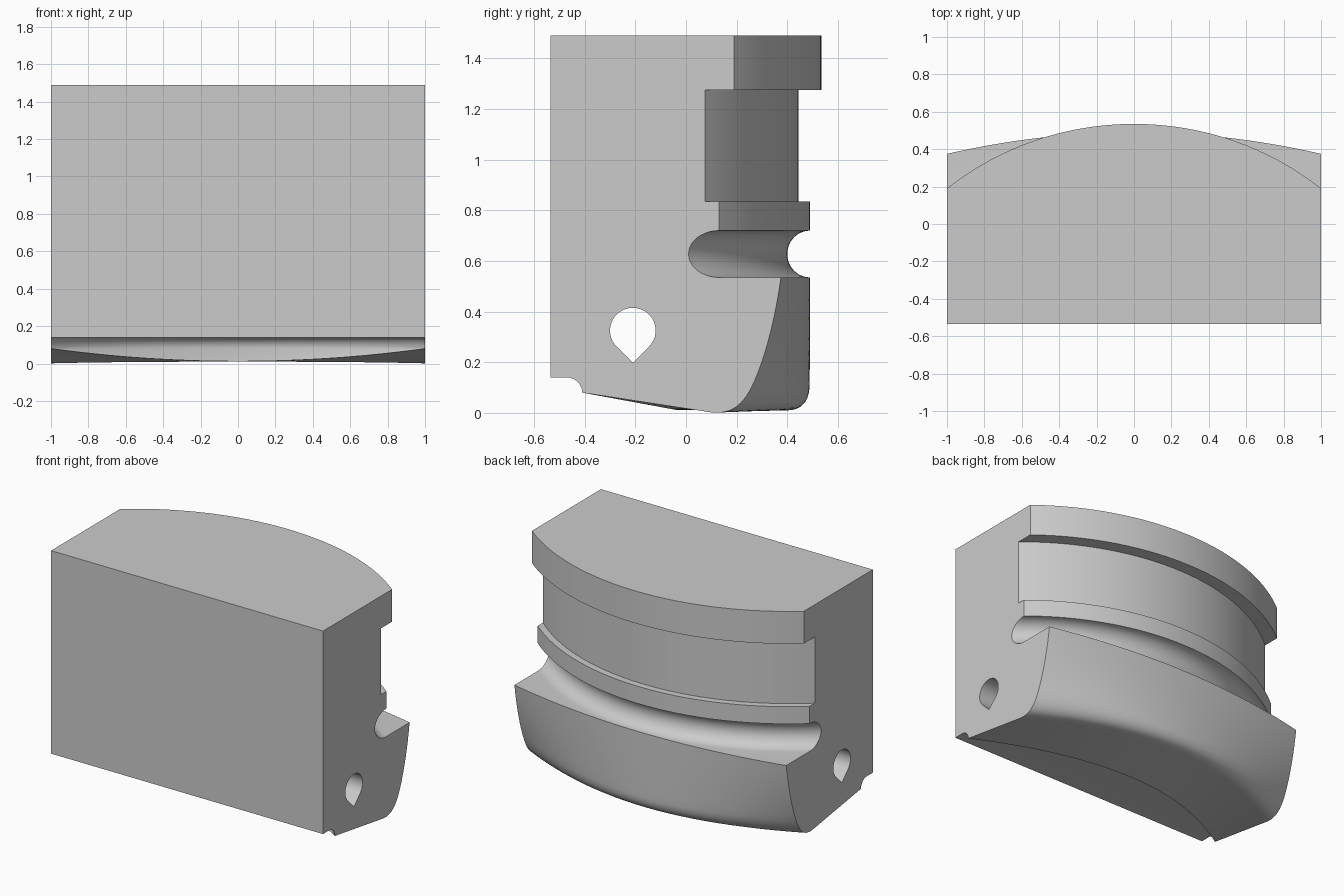
import bpy, bmesh, math
from mathutils import Vector
from mathutils.geometry import interpolate_bezier

cube = bpy.data.objects.get("Cube")
if cube:
    bpy.data.objects.remove(cube, do_unlink=True)

FRONT, TOP = -0.535, 1.49
SECTIONS = 64
RADIUS = 1.57  # plan radius of the curved steps


def bow(x):
    """Plan arc, 0 in the middle and 1 at the ends."""
    drop = RADIUS - math.sqrt(RADIUS ** 2 - 1)
    return (RADIUS - math.sqrt(RADIUS ** 2 - x * x)) / drop


def mix(a, b, t):
    return a + (b - a) * t


def bezier(points, count):
    return [Vector(p) for p in interpolate_bezier(*[Vector((*p, 0)) for p in points], count)]


# Underside and lip outline in the middle and at the ends
def lip_outline(bottom, corner, wall):
    line = [Vector((*bottom, 0)).lerp(Vector((*corner[0], 0)), i / 6) for i in range(6)]
    return line + bezier(corner, 13)[:-1] + bezier(wall, 9)


LIP_MID = lip_outline((-0.04, 0.012),
                      [(0.40, 0.01), (0.455, 0.01), (0.488, 0.045), (0.488, 0.11)],
                      [(0.488, 0.11), (0.49, 0.25), (0.49, 0.39), (0.49, 0.535)])
LIP_END = lip_outline((-0.41, 0.08),
                      [(0.08, 0.005), (0.16, -0.009), (0.22, 0.01), (0.27, 0.125)],
                      [(0.27, 0.125), (0.32, 0.24), (0.355, 0.39), (0.375, 0.535)])


def section(x):
    """Side outline (y, z) of the block at position x."""
    t = bow(x)
    pts = [(FRONT, TOP), (FRONT, 0.14)]
    # filleted notch under the front edge
    centre = mix(-0.10, -0.47, t)
    for i in range(9):
        a = math.pi / 2 * (1 - i / 8)
        pts.append((centre + 0.06 * math.cos(a), 0.08 + 0.06 * math.sin(a)))
    # underside and lip
    for m, e in zip(LIP_MID, LIP_END):
        p = m.lerp(e, x * x)
        pts.append((p.x, p.y))
    # round groove
    mouth, depth = mix(0.49, 0.13, t), mix(0.09, 0.12, t)
    for i in range(21):
        a = math.pi * i / 20
        pts.append((mouth - depth * math.sin(a), 0.6275 - 0.0925 * math.cos(a)))
    # stepped bands
    recess, flange = mix(0.445, 0.075, t), mix(0.535, 0.19, t)
    pts += [(mouth, 0.835), (recess, 0.835), (recess, 1.275), (flange, 1.275), (flange, TOP)]
    return pts


def loft(name, rings):
    """Join matching rings of (x, y, z) points into a closed solid."""
    bm = bmesh.new()
    rows = [[bm.verts.new(p) for p in ring] for ring in rings]
    n = len(rows[0])
    for a, b in zip(rows, rows[1:]):
        for i in range(n):
            j = (i + 1) % n
            bm.faces.new((a[i], a[j], b[j], b[i]))
    bm.faces.new(rows[0])
    bm.faces.new(rows[-1])
    bmesh.ops.remove_doubles(bm, verts=bm.verts, dist=0.00001)
    bmesh.ops.recalc_face_normals(bm, faces=bm.faces)
    mesh = bpy.data.meshes.new(name)
    bm.to_mesh(mesh)
    bm.free()
    obj = bpy.data.objects.new(name, mesh)
    bpy.context.collection.objects.link(obj)
    return obj


xs = [-1 + 2 * i / SECTIONS for i in range(SECTIONS + 1)]
block = loft("grooved_block", [[(x, y, z) for y, z in section(x)] for x in xs])

# Teardrop hole running through from side to side
r, hy, hz = 0.09, -0.21, 0.325
drop = [(hy, hz - r * math.sqrt(2))]
for i in range(37):
    a = math.radians(-45 + 270 * i / 36)
    drop.append((hy + r * math.cos(a), hz + r * math.sin(a)))
cutter = loft("hole_cutter", [[(x, y, z) for y, z in drop] for x in (-1.2, 1.2)])
cutter.hide_render = True

grey = bpy.data.materials.new("light_grey")
grey.use_nodes = True
colour = (0.6, 0.6, 0.6, 1)
grey.diffuse_color = colour
grey.node_tree.nodes["Principled BSDF"].inputs["Base Color"].default_value = colour
block.data.materials.append(grey)

hole = block.modifiers.new("teardrop_hole", "BOOLEAN")
hole.operation = "DIFFERENCE"
hole.solver = "EXACT"
hole.object = cutter
bpy.ops.object.select_all(action="DESELECT")
bpy.context.view_layer.objects.active = block
block.select_set(True)
bpy.ops.object.modifier_apply(modifier=hole.name)
bpy.data.objects.remove(cutter, do_unlink=True)
bpy.ops.object.shade_smooth_by_angle(angle=math.radians(30))
